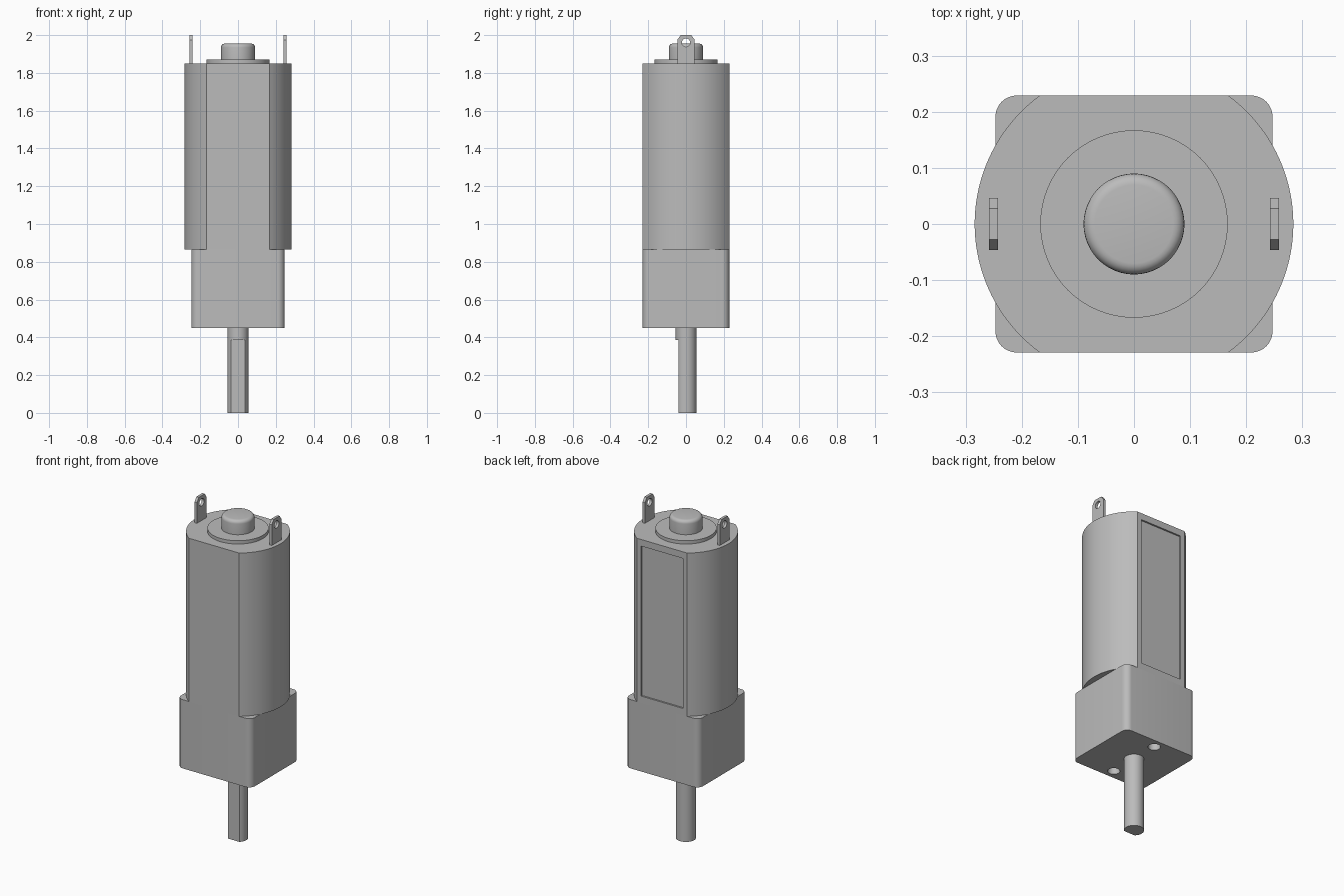
import bpy
import bmesh
from math import pi, sin, cos, acos, asin, radians
from mathutils import Matrix, Vector

if "Cube" in bpy.data.objects:
    bpy.data.objects.remove(bpy.data.objects["Cube"])

GREY = (0.5, 0.5, 0.5, 1)
metal = bpy.data.materials.new("grey metal")
metal.use_nodes = True
metal.diffuse_color = GREY
metal.node_tree.nodes["Principled BSDF"].inputs["Base Color"].default_value = GREY


def arc(radius, start, end, steps, cx=0, cy=0):
    angles = [start + (end - start) * i / steps for i in range(steps + 1)]
    return [(cx + radius * cos(a), cy + radius * sin(a)) for a in angles]


def prism(name, outline, low, high, matrix=None):
    """Extrude a 2D outline between two heights."""
    bm = bmesh.new()
    base = bm.faces.new([bm.verts.new((x, y, low)) for x, y in outline])
    top = bmesh.ops.extrude_face_region(bm, geom=[base])["geom"]
    verts = [v for v in top if isinstance(v, bmesh.types.BMVert)]
    bmesh.ops.translate(bm, verts=verts, vec=(0, 0, high - low))
    if matrix:
        bm.transform(matrix)
    bmesh.ops.recalc_face_normals(bm, faces=bm.faces)
    mesh = bpy.data.meshes.new(name)
    bm.to_mesh(mesh)
    bm.free()
    mesh.materials.append(metal)
    obj = bpy.data.objects.new(name, mesh)
    bpy.context.collection.objects.link(obj)
    return obj


def circle(radius, cx=0, cy=0, steps=48):
    return arc(radius, 0, 2 * pi, steps, cx, cy)[:-1]


def activate(obj):
    bpy.ops.object.select_all(action="DESELECT")
    obj.select_set(True)
    bpy.context.view_layer.objects.active = obj


def cut(obj, cutter):
    mod = obj.modifiers.new("cut", "BOOLEAN")
    mod.operation = "DIFFERENCE"
    mod.solver = "EXACT"
    mod.object = cutter
    activate(obj)
    bpy.ops.object.modifier_apply(modifier=mod.name)
    bpy.data.objects.remove(cutter)


def smooth(obj):
    activate(obj)
    bpy.ops.object.shade_smooth_by_angle(angle=radians(30))


HALF_X, HALF_Y = 0.247, 0.229
BASE, JOINT, TOP = 0.45, 0.865, 1.85

# Gearbox with rounded upright corners and two mounting holes underneath
r = 0.038
outline = []
for i, (sx, sy) in enumerate([(1, 1), (-1, 1), (-1, -1), (1, -1)]):
    outline += arc(r, i * pi / 2, (i + 1) * pi / 2, 8, sx * (HALF_X - r), sy * (HALF_Y - r))
gearbox = prism("gearbox", outline, BASE, JOINT)
for y in (-0.172, 0.172):
    cut(gearbox, prism("hole_cutter", circle(0.034, 0, y, 32), BASE - 0.05, BASE + 0.1))
smooth(gearbox)

# Motor can: a round body with flat front and back
radius = 0.284
a = asin(HALF_Y / radius)
can = prism("motor_can", arc(radius, -a, a, 40) + arc(radius, pi - a, pi + a, 40), JOINT, TOP)

# Shallow recessed panel on the back
w = 0.14
panel = [(-w, HALF_Y - 0.01), (w, HALF_Y - 0.01), (w, HALF_Y + 0.05), (-w, HALF_Y + 0.05)]
cut(can, prism("panel_cutter", panel, JOINT + 0.04, TOP - 0.04))
smooth(can)

# Bearing disc and rounded cap on top
smooth(prism("bearing_disc", circle(0.167, steps=64), TOP, 1.87))
cap = prism("bearing_cap", circle(0.09), 1.87, 1.955)
bm = bmesh.new()
bm.from_mesh(cap.data)
rim = [e for e in bm.edges if all(v.co.z > 1.95 for v in e.verts)]
bmesh.ops.bevel(bm, geom=rim, offset=0.02, segments=5, profile=0.5, affect="EDGES")
bm.to_mesh(cap.data)
bm.free()
smooth(cap)

# Output shaft: full round at the root, flattened on the front below
rs, flat = 0.055, 0.04
half = acos(flat / rs)
smooth(prism("shaft_root", circle(rs), 0.385, BASE))
smooth(prism("shaft", arc(rs, -pi / 2 + half, 1.5 * pi - half, 40), 0, 0.385))

# Terminal tabs with clipped corners and an eyelet; local x, y, z map to y, z, x
turn = Matrix(((0, 0, 1, 0), (1, 0, 0, 0), (0, 1, 0, 0), (0, 0, 0, 1)))
tab = [(-0.046, TOP), (0.046, TOP), (0.046, 1.975), (0.028, 2), (-0.028, 2), (-0.046, 1.975)]
for side, x in (("left", 0.25), ("right", -0.25)):
    place = Matrix.Translation(Vector((x, 0, 0))) @ turn
    terminal = prism(side + "_terminal", tab, -0.008, 0.008, place)
    cut(terminal, prism("eyelet_cutter", circle(0.022, 0, 1.96, 24), -0.05, 0.05, place))
    smooth(terminal)
